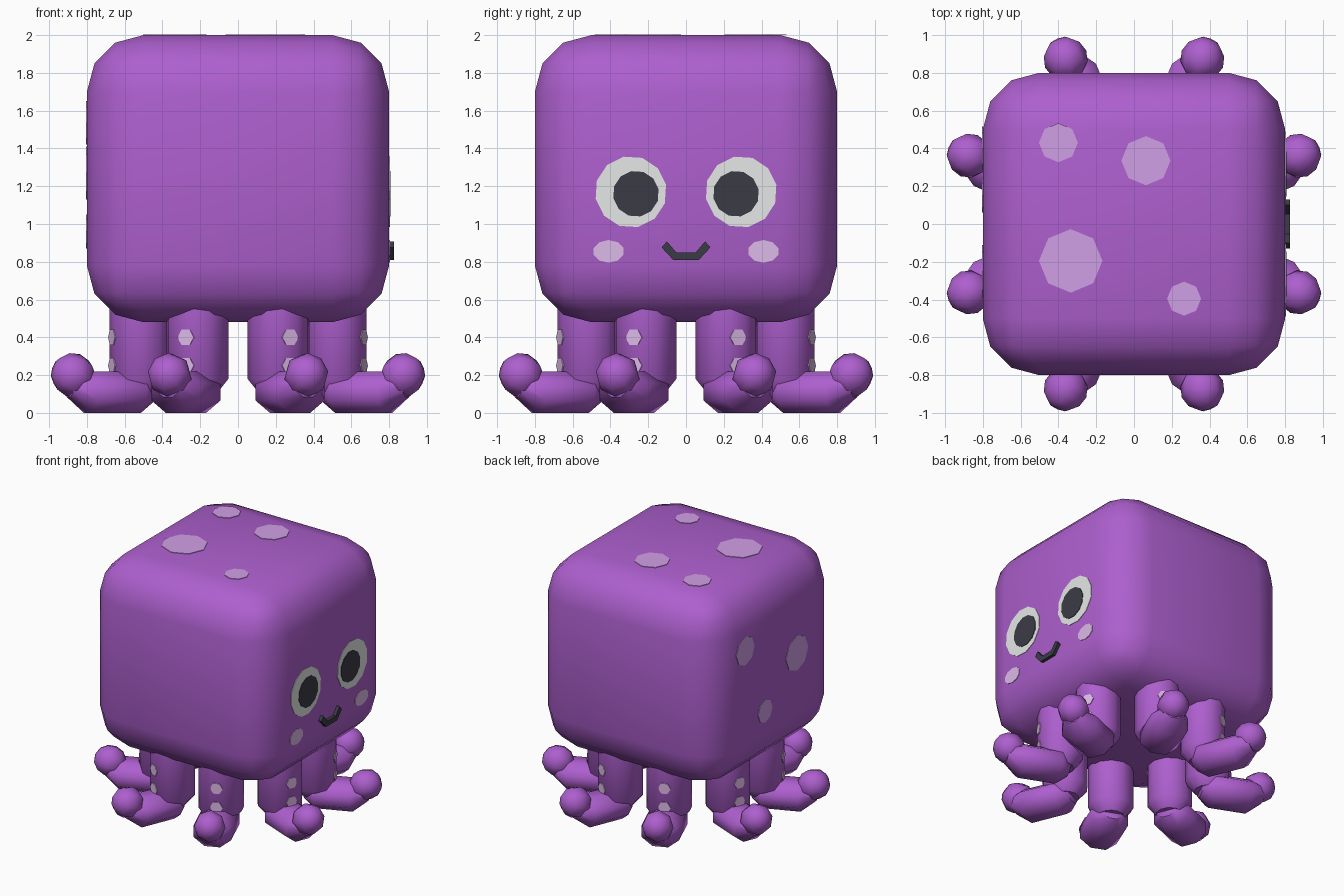
import bpy, bmesh, math
from mathutils import Matrix, Vector

if "Cube" in bpy.data.objects:
    bpy.data.objects.remove(bpy.data.objects["Cube"])


def material(name, rgb):
    m = bpy.data.materials.new(name)
    m.diffuse_color = (*rgb, 1)
    m.use_nodes = True
    m.node_tree.nodes["Principled BSDF"].inputs["Base Color"].default_value = m.diffuse_color
    return m


PURPLE = material("purple skin", (0.42, 0.115, 0.62))
SPOT = material("light purple spot", (0.65, 0.36, 0.82))
PINK = material("pale pink", (0.83, 0.56, 0.92))
WHITE = material("eye white", (0.82, 0.83, 0.83))
BLACK = material("near black", (0.042, 0.044, 0.06))


def finish(name, bm, mat, angle=0):
    bmesh.ops.recalc_face_normals(bm, faces=bm.faces)
    me = bpy.data.meshes.new(name)
    bm.to_mesh(me)
    bm.free()
    me.materials.append(mat)
    ob = bpy.data.objects.new(name, me)
    bpy.context.collection.objects.link(ob)
    if angle:
        bpy.ops.object.select_all(action='DESELECT')
        ob.select_set(True)
        bpy.context.view_layer.objects.active = ob
        bpy.ops.object.shade_smooth_by_angle(angle=math.radians(angle))
    return ob


def plate(name, mat, loc, normal, ru, rv, sides, thick=0.004, turn=0.0):
    """Thin polygon disc lying on a surface, facing along normal."""
    n = Vector(normal).normalized()
    v = Vector((0, 1, 0)) if abs(n.z) > 0.9 else Vector((0, 0, 1))
    u = v.cross(n)
    frame = Matrix((u, v, n)).transposed().to_4x4()
    bm = bmesh.new()
    bmesh.ops.create_cone(bm, cap_ends=True, segments=sides, radius1=1, radius2=1, depth=thick,
                          matrix=Matrix.Translation(Vector(loc) + n * thick / 2) @ frame
                          @ Matrix.Diagonal((ru, rv, 1, 1)) @ Matrix.Rotation(turn, 4, 'Z'))
    return finish(name, bm, mat)


def loft(rings):
    """Closed tube through a list of vertex-position rings."""
    bm = bmesh.new()
    loops = [[bm.verts.new(p) for p in ring] for ring in rings]
    for a, b in zip(loops, loops[1:]):
        for i in range(len(a)):
            j = (i + 1) % len(a)
            bm.faces.new((a[i], a[j], b[j], b[i]))
    bm.faces.new(loops[0])
    bm.faces.new(loops[-1])
    return bm


# Body: rounded block
bm = bmesh.new()
bmesh.ops.create_cube(bm, size=1, matrix=Matrix.Translation((0, 0, 1.24))
                      @ Matrix.Diagonal((1.6, 1.6, 1.52, 1)))
bmesh.ops.bevel(bm, geom=bm.edges[:], offset=0.3, offset_type='OFFSET', segments=3,
                profile=0.5, affect='EDGES')
finish("body", bm, PURPLE, 60)

# Face on the +x side
X = (1, 0, 0)
for s, side in ((-1, "left"), (1, "right")):
    plate(f"{side}_eye", WHITE, (0.8, s * 0.292, 1.17), X, 0.19, 0.19, 12, turn=0.2)
    plate(f"{side}_pupil", BLACK, (0.804, s * 0.265, 1.16), X, 0.122, 0.122, 12, turn=0.2)
    plate(f"{side}_cheek", PINK, (0.8, s * 0.41, 0.855), X, 0.083, 0.06, 10)

# Mouth: bent strip
path = [(-0.115, 0.892), (-0.06, 0.83), (0.06, 0.83), (0.115, 0.892)]
offs = [(0.014, 0.016), (0.008, 0.02), (-0.008, 0.02), (-0.014, 0.016)]
finish("mouth", loft([[(0.795, y + a, z + b), (0.825, y + a, z + b),
                       (0.825, y - a, z - b), (0.795, y - a, z - b)]
                      for (y, z), (a, b) in zip(path, offs)]), BLACK)

# Spots on the top and on the -x side
for i, (x, y, r) in enumerate([(-0.4, 0.43, 0.103), (0.063, 0.335, 0.13),
                               (-0.335, -0.195, 0.168), (0.265, -0.395, 0.09)]):
    plate(f"top_spot_{i + 1}", SPOT, (x, y, 2.0), (0, 0, 1), r, r, 8)
for i, (y, z, r) in enumerate([(0.40, 1.535, 0.115), (-0.25, 1.27, 0.14), (0.15, 0.96, 0.09)]):
    plate(f"side_spot_{i + 1}", SPOT, (-0.8, y, z), (-1, 0, 0), r, r, 8)

# Eight tentacles around the body, each built along +x and turned
for k in range(8):
    turn = Matrix.Rotation(math.radians(22.5 + 45 * k), 4, 'Z')
    out = turn @ Vector((1, 0, 0))

    # Upright part with tapered lower end
    def ring(z, r):
        return [turn @ Vector((0.56 + r * math.cos(a), r * math.sin(a), z))
                for a in [math.pi * (i + 0.5) / 6 for i in range(12)]]
    finish(f"tentacle_{k + 1}", loft([ring(0.10, 0.10), ring(0.18, 0.165), ring(0.58, 0.165)]),
           PURPLE, 50)

    # Foot: flattened eight-sided tube with narrowed ends
    def section(x, z, f):
        return [turn @ Vector((x, 0.15 * f * math.cos(a), z + 0.119 * f * math.sin(a)))
                for a in [math.pi * (i + 0.5) / 4 for i in range(8)]]
    finish(f"foot_{k + 1}", loft([section(0.50, 0.11, 0.5), section(0.58, 0.11, 1),
                                  section(0.86, 0.11, 1), section(0.97, 0.14, 0.5)]),
           PURPLE, 50)

    # Rounded tip
    bm = bmesh.new()
    bmesh.ops.create_uvsphere(bm, u_segments=8, v_segments=6, radius=0.118,
                              matrix=turn @ Matrix.Translation((0.945, 0, 0.2))
                              @ Matrix.Rotation(math.radians(70), 4, 'Y'))
    finish(f"foot_tip_{k + 1}", bm, PURPLE, 60)

    # Suckers on the outer face
    for j, z in enumerate((0.4, 0.25)):
        p = out * 0.716
        plate(f"sucker_{k + 1}_{j + 1}", PINK, (p.x, p.y, z), out, 0.047, 0.047, 6, 0.009,
              math.pi / 6 * 3)
